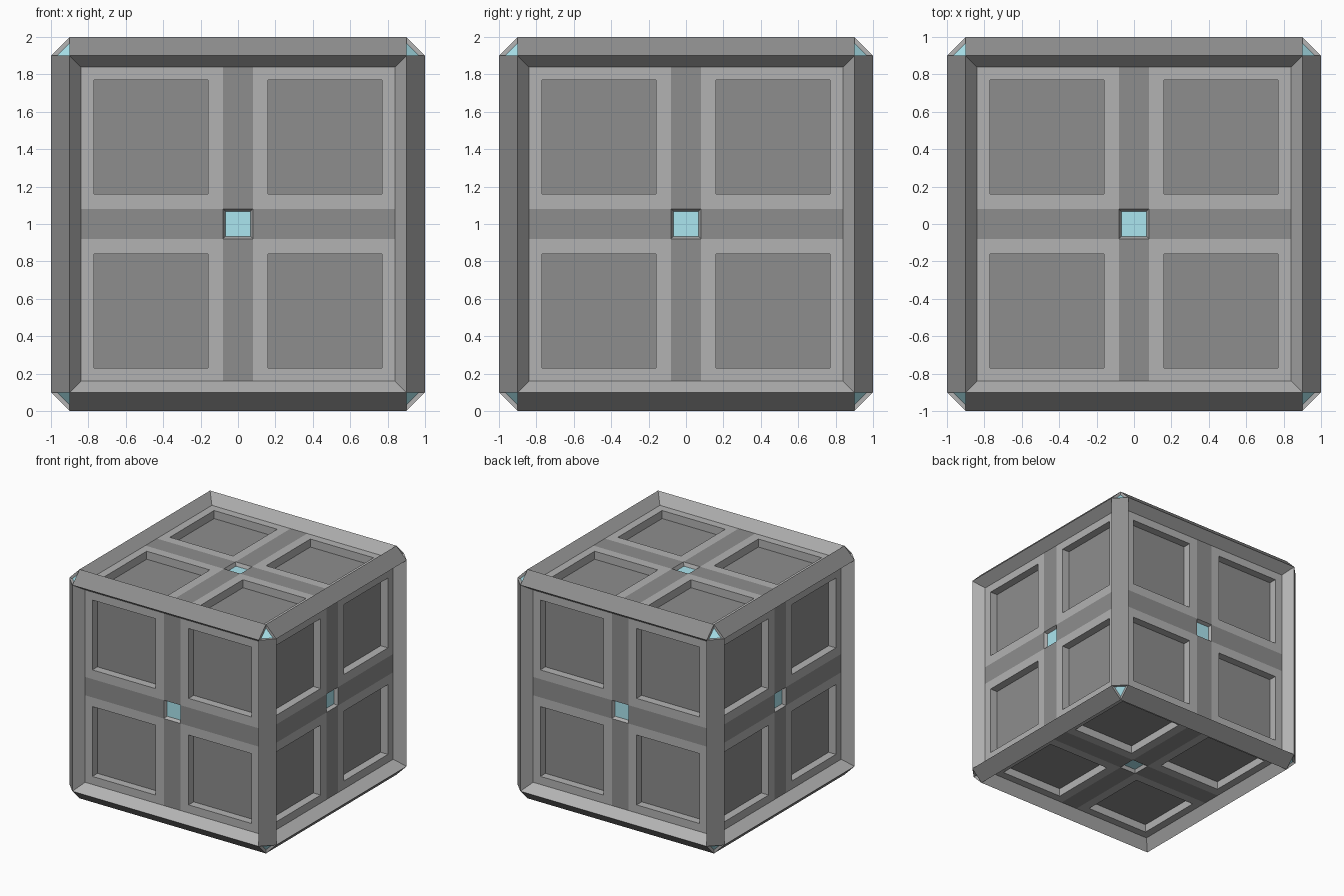
import bpy, bmesh
from math import pi
from mathutils import Matrix, Vector

if "Cube" in bpy.data.objects:
    bpy.data.objects.remove(bpy.data.objects["Cube"])

CENTRE = Vector((0, 0, 1))
LIGHT, DARK, GLOW = 0, 1, 2


def material(name, rgb):
    m = bpy.data.materials.new(name)
    m.diffuse_color = (*rgb, 1)
    m.use_nodes = True
    m.node_tree.nodes["Principled BSDF"].inputs["Base Color"].default_value = m.diffuse_color
    return m


MATS = [material("light_grey", (.45, .45, .45)),
        material("dark_grey", (.27, .27, .27)),
        material("pale_blue", (.41, .79, .87))]


def to_mesh(bm, name):
    me = bpy.data.meshes.new(name)
    bm.to_mesh(me)
    bm.free()
    for m in MATS:
        me.materials.append(m)
    return me


def add_object(name, me, matrix):
    ob = bpy.data.objects.new(name, me)
    ob.matrix_world = matrix
    bpy.context.collection.objects.link(ob)


def recess(bm, faces, thickness, depth, index):
    """Sink faces with light walls and give the floor its own colour."""
    for f in faces:
        f.material_index = LIGHT
    bmesh.ops.inset_individual(bm, faces=faces, thickness=thickness,
                               depth=-depth, use_even_offset=True)
    for f in faces:
        f.material_index = index


# Outer frame: chamfered cube with sunken sides and inset corner lights
bm = bmesh.new()
bmesh.ops.create_cube(bm, size=2)
bmesh.ops.bevel(bm, geom=bm.edges[:], offset=.1, offset_type='OFFSET',
                segments=1, profile=.5, affect='EDGES')
bm.normal_update()
sides = [f for f in bm.faces if max(abs(c) for c in f.normal) > .99]
corners = [f for f in bm.faces if len(f.verts) == 3]
for f in bm.faces:
    f.material_index = DARK
recess(bm, sides, .06, .09, LIGHT)
recess(bm, corners, .013, .018, GLOW)
bmesh.ops.delete(bm, geom=sides, context='FACES')
add_object("edge_frame", to_mesh(bm, "edge_frame"), Matrix.Translation(CENTRE))

# Side plate: dark cross, four sunken panels and a central light
bm = bmesh.new()
cuts = [-.84, -.77, -.16, -.08, .08, .16, .77, .84]
grid = [[bm.verts.new((x, y, .91)) for y in cuts] for x in cuts]
panels, lamp = [], []
for i in range(7):
    for j in range(7):
        f = bm.faces.new((grid[i][j], grid[i + 1][j],
                          grid[i + 1][j + 1], grid[i][j + 1]))
        f.material_index = DARK if 3 in (i, j) else LIGHT
        if i in (1, 5) and j in (1, 5):
            panels.append(f)
        elif i == j == 3:
            lamp.append(f)
bm.normal_update()
recess(bm, panels, 0, .07, DARK)
recess(bm, lamp, .012, .03, GLOW)
plate = to_mesh(bm, "side_plate")

# One plate on each of the six sides
for name, angle, axis in (("top", 0, 'X'), ("front", pi / 2, 'X'),
                          ("bottom", pi, 'X'), ("back", -pi / 2, 'X'),
                          ("right", pi / 2, 'Y'), ("left", -pi / 2, 'Y')):
    add_object(name + "_plate", plate,
               Matrix.Translation(CENTRE) @ Matrix.Rotation(angle, 4, axis))
